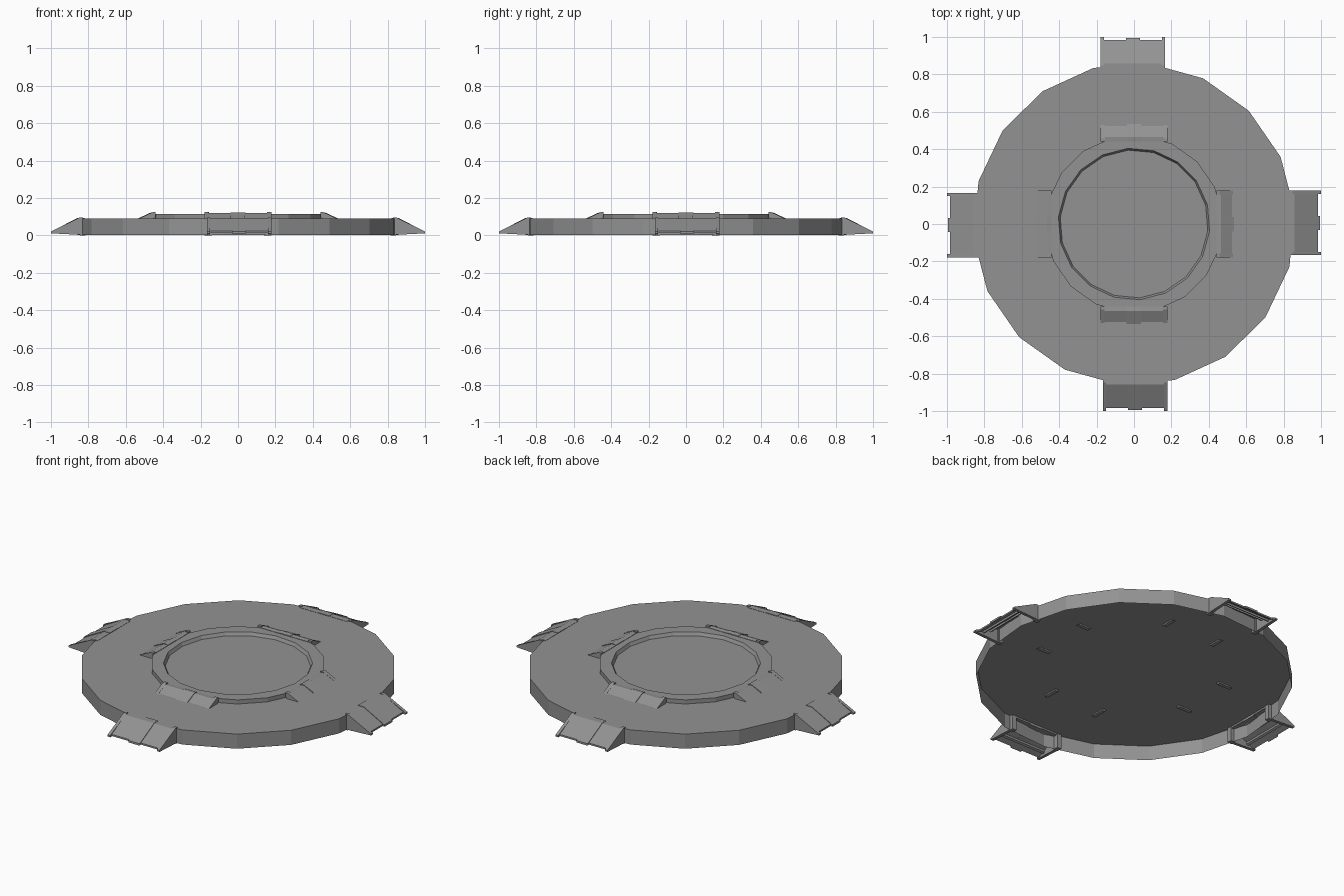
import bpy
import bmesh
from math import cos, sin, radians
from mathutils import Matrix

cube = bpy.data.objects.get("Cube")
if cube:
    bpy.data.objects.remove(cube)

GREY = (0.29, 0.29, 0.29, 1)
metal = bpy.data.materials.new("plain grey")
metal.use_nodes = True
metal.diffuse_color = GREY
metal.node_tree.nodes["Principled BSDF"].inputs["Base Color"].default_value = GREY

SIDES = 18
TURN = 4.6  # rotation of the faceted discs, degrees


def finish(name, bm):
    bmesh.ops.recalc_face_normals(bm, faces=bm.faces)
    mesh = bpy.data.meshes.new(name)
    bm.to_mesh(mesh)
    bm.free()
    mesh.materials.append(metal)
    obj = bpy.data.objects.new(name, mesh)
    bpy.context.collection.objects.link(obj)


def ring(bm, radius, z, turn):
    angles = [radians(turn + i * 360 / SIDES) for i in range(SIDES)]
    return [bm.verts.new((radius * cos(a), radius * sin(a), z)) for a in angles]


def bridge(bm, a, b):
    for i in range(SIDES):
        j = (i + 1) % SIDES
        bm.faces.new((a[i], a[j], b[j], b[i]))


def slab(bm, profile, t0, t1):
    """Extrude a radius/height profile across the ramp's width."""
    a = [bm.verts.new((r, t0, z)) for r, z in profile]
    b = [bm.verts.new((r, t1, z)) for r, z in profile]
    bm.faces.new(a)
    bm.faces.new(b[::-1])
    for i in range(len(profile)):
        j = (i + 1) % len(profile)
        bm.faces.new((a[i], b[i], b[j], a[j]))


def ramp(name, angle, shift, half, rails, plate, panel, ribs):
    bm = bmesh.new()
    inside = half - 0.018
    # Side rails, each built from one or more pieces
    for profile, width in rails:
        for s in (-1, 1):
            slab(bm, profile, s * half, s * (half - width))
    # Walking plate, raised centre panel and cross ribs beneath
    slab(bm, plate, -inside, inside)
    slab(bm, panel, -0.038, 0.038)
    for r, z in ribs:
        bar = [(r, z), (r + 0.012, z - 0.006), (r + 0.012, z - 0.02), (r, z - 0.014)]
        slab(bm, bar, -inside, inside)
    move = Matrix.Rotation(radians(angle), 4, 'Z') @ Matrix.Translation((0, shift, 0))
    bmesh.ops.transform(bm, matrix=move, verts=bm.verts)
    finish(name, bm)


# Wide base disc, an open shell underneath
bm = bmesh.new()
low = ring(bm, 0.862, 0.002, TURN)
high = ring(bm, 0.862, 0.09, TURN)
bridge(bm, low, high)
bm.faces.new(high)
finish("base_disc", bm)

# Raised centre platform with a shallow recessed floor
bm = bmesh.new()
low = ring(bm, 0.475, 0.09, TURN)
high = ring(bm, 0.475, 0.115, TURN)
lip = ring(bm, 0.406, 0.115, TURN + 10)
floor = ring(bm, 0.396, 0.096, TURN + 10)
bridge(bm, low, high)
bridge(bm, lip, floor)
for i in range(SIDES):
    j = (i + 1) % SIDES
    bm.faces.new((high[i], high[j], lip[i]))
    bm.faces.new((lip[i], high[j], lip[j]))
bm.faces.new(floor)
finish("centre_platform", bm)

# Long ramps reaching the ground, with posts just inside the disc wall
outer_rail = [(0.83, 0.095), (0.848, 0.095), (1.0, 0.021),
              (1.0, 0.011), (0.86, 0.004), (0.83, 0.004)]
outer_post = [(0.815, 0.088), (0.845, 0.088), (0.845, 0.0), (0.815, 0.0)]
outer_plate = [(0.82, 0.0915), (0.857, 0.0915), (0.985, 0.023),
               (0.985, 0.013), (0.853, 0.08), (0.82, 0.08)]
outer_panel = [(0.82, 0.0935), (0.859, 0.0935), (0.995, 0.022),
               (0.995, 0.01), (0.853, 0.076), (0.82, 0.076)]

# Short ramps onto the platform, rail feet showing below the disc top
inner_rail = [(0.44, 0.124), (0.457, 0.124), (0.53, 0.09),
              (0.545, 0.082), (0.46, 0.082), (0.44, 0.1)]
inner_plate = [(0.44, 0.117), (0.465, 0.12), (0.525, 0.0905), (0.44, 0.0905)]
inner_panel = [(0.44, 0.119), (0.465, 0.123), (0.535, 0.0905), (0.44, 0.0905)]

for side, angle in (("left", 0), ("back", 90), ("right", 180), ("front", 270)):
    ramp(side + "_outer_ramp", angle, 0.006, 0.173,
         [(outer_rail, 0.018), (outer_post, 0.028)],
         outer_plate, outer_panel, [(0.885, 0.066), (0.935, 0.04)])
    ramp(side + "_inner_ramp", angle, -0.001, 0.179,
         [(inner_rail, 0.022)], inner_plate, inner_panel, [])
